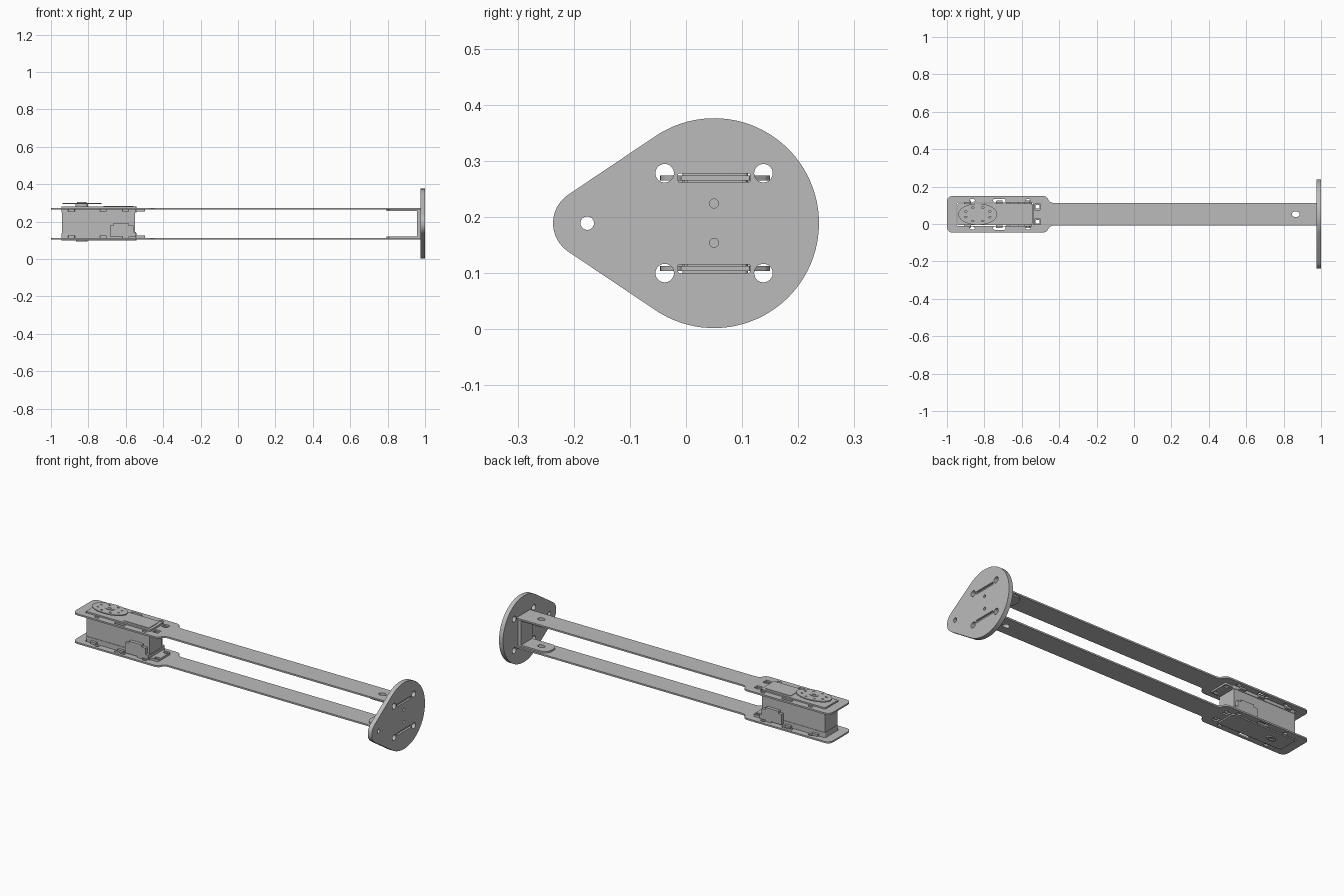
import bpy, bmesh, math
from mathutils import Vector

cube = bpy.data.objects.get("Cube")
if cube:
    bpy.data.objects.remove(cube)

grey = bpy.data.materials.new("plain grey")
grey.use_nodes = True
grey.diffuse_color = (0.5, 0.5, 0.5, 1)
grey.node_tree.nodes["Principled BSDF"].inputs["Base Color"].default_value = grey.diffuse_color

YC, ZC = 0.052, 0.189          # centre line of the arm
SERVO_X, HORN_X = -0.744, -0.835


def arc(cx, cy, rx, ry, a0, a1, n):
    return [(cx + rx * math.cos(math.radians(a0 + (a1 - a0) * i / n)),
             cy + ry * math.sin(math.radians(a0 + (a1 - a0) * i / n))) for i in range(n + 1)]


def oval(cx, cy, rx, ry=None, n=32):
    return arc(cx, cy, rx, ry or rx, 0, 360, n)[:-1]


def rounded(cx, cy, hx, hy, r, n=5):
    pts = []
    for k, (sx, sy) in enumerate([(1, 1), (-1, 1), (-1, -1), (1, -1)]):
        pts += arc(cx + sx * (hx - r), cy + sy * (hy - r), r, r, k * 90, k * 90 + 90, n)
    return pts


def plate(name, outline, holes, low, high, axis="z"):
    """Extrude an outline with holes between two levels along an axis."""
    curve = bpy.data.curves.new(name, "CURVE")
    curve.dimensions, curve.fill_mode = "2D", "BOTH"
    curve.extrude = (high - low) / 2
    for loop in [outline] + holes:
        spline = curve.splines.new("POLY")
        spline.points.add(len(loop) - 1)
        for p, (u, v) in zip(spline.points, loop):
            p.co = (u, v, 0, 1)
        spline.use_cyclic_u = True
    temp = bpy.data.objects.new(name + "_outline", curve)
    bpy.context.collection.objects.link(temp)
    graph = bpy.context.evaluated_depsgraph_get()
    mesh = bpy.data.meshes.new_from_object(temp.evaluated_get(graph))
    bpy.data.objects.remove(temp)
    bm = bmesh.new()
    bm.from_mesh(mesh)
    bmesh.ops.remove_doubles(bm, verts=bm.verts, dist=1e-5)
    for v in bm.verts:
        u, w, t = v.co.x, v.co.y, v.co.z + (low + high) / 2
        v.co = {"z": (u, w, t), "x": (t, u, w), "y": (u, t, w)}[axis]
    bmesh.ops.recalc_face_normals(bm, faces=bm.faces)
    bm.to_mesh(mesh)
    bm.free()
    mesh.materials.clear()
    mesh.materials.append(grey)
    obj = bpy.data.objects.new(name, mesh)
    bpy.context.collection.objects.link(obj)
    bpy.ops.object.select_all(action="DESELECT")
    obj.select_set(True)
    bpy.context.view_layer.objects.active = obj
    bpy.ops.object.shade_smooth_by_angle(angle=math.radians(30))
    return obj


def box(name, x0, x1, y0, y1, z0, z1):
    return plate(name, [(x0, y0), (x1, y0), (x1, y1), (x0, y1)], [], z0, z1)


# Arm plates: a long bar widening into a head with a servo window
half = [(0.992, 0.061), (-0.42, 0.061)]
half += arc(-0.43, 0.086, 0.03, 0.025, 270, 215, 5)
half += arc(-0.49, 0.078, 0.03, 0.02, 30, 90, 5)
half += arc(-0.97, 0.068, 0.03, 0.03, 90, 180, 6)
arm_outline = [(x, YC + y) for x, y in half] + [(x, YC - y) for x, y in reversed(half)]
arm_holes = [rounded(SERVO_X, YC, 0.204, 0.062, 0.006), oval(0.865, YC, 0.021, 0.015)]
for s in (-1, 1):
    arm_holes += [oval(-0.865, YC + s * 0.074, 0.014, 0.008),
                  rounded(-0.72, YC + s * 0.074, 0.033, 0.009, 0.008),
                  oval(-0.567, YC + s * 0.074, 0.014, 0.008),
                  rounded(-0.515, YC + s * 0.04, 0.016, 0.016, 0.004)]
for name, z in (("lower_arm", 0.104), ("upper_arm", 0.265)):
    plate(name, arm_outline, arm_holes, z, z + 0.009)

# Teardrop end plate with slots, corner holes and screw holes
tilt = math.degrees(math.asin((0.187 - 0.061) / 0.226))
drop = arc(0.05, ZC, 0.187, 0.187, -90 - tilt, 90 + tilt, 64)
drop += arc(-0.176, ZC, 0.061, 0.061, 90 + tilt, 270 - tilt, 16)
drop_holes = [oval(-0.176, ZC, 0.012)]
for s in (-1, 1):
    drop_holes += [rounded(0.05, ZC + s * 0.081, 0.064, 0.0075, 0.002),
                   oval(0.05, ZC + s * 0.035, 0.008)]
    drop_holes += [oval(y, ZC + s * 0.089, 0.0165) for y in (-0.038, 0.138)]
plate("end_plate", drop, drop_holes, 0.975, 1.0, "x")

# Channel bracket joining the arms to the end plate
box("bracket_web", 0.957, 0.975, YC - 0.05, YC + 0.05, 0.113, 0.265)
flange = [(0.97, YC - 0.05), (0.97, YC + 0.05)]
flange += arc(0.835, YC + 0.01, 0.04, 0.04, 90, 180, 8)
flange += arc(0.835, YC - 0.01, 0.04, 0.04, 180, 270, 8)
for name, z in (("lower", 0.113), ("upper", 0.256)):
    plate(name + "_bracket_flange", flange, [oval(0.865, YC, 0.021, 0.015)], z, z + 0.009)

# Servo body with stepped caps
box("servo_body", -0.942, -0.55, YC - 0.056, YC + 0.056, 0.12, 0.258)
for name, lo, hi in (("lower", 0.1, 0.14), ("upper", 0.25, 0.28)):
    plate(name + "_servo_cap", rounded(SERVO_X, YC, 0.2, 0.0585, 0.008), [], lo, hi)
plate("servo_top_panel", rounded(-0.64, YC, 0.08, 0.045, 0.005), [], 0.279, 0.283)

# Connector housings on both sides, stepped in profile
steps = [(-0.685, 0.12), (-0.545, 0.12), (-0.545, 0.145), (-0.56, 0.145),
         (-0.56, 0.18), (-0.585, 0.18), (-0.585, 0.192), (-0.665, 0.192),
         (-0.665, 0.18), (-0.685, 0.18)]
for name, y in (("front", YC - 0.074), ("back", YC + 0.054)):
    plate(name + "_connector", steps, [], y, y + 0.02, "y")

# Servo mounting ears and small lugs behind the head holes
for name, lo, hi in (("lower", 0.113, 0.125), ("upper", 0.255, 0.265)):
    slots = [rounded(-0.515, YC + s * 0.04, 0.011, 0.009, 0.003) for s in (-1, 1)]
    plate(name + "_servo_ear", rounded(-0.526, YC, 0.03, 0.056, 0.005), slots, lo, hi)
    for i, x in enumerate((-0.89, -0.72, -0.6)):
        for side, s in (("front", -1), ("back", 1)):
            plate(f"{name}_{side}_lug_{i + 1}", rounded(x, YC + s * 0.064, 0.018, 0.009, 0.004),
                  [], lo, hi)

# Output horn above and idler hub below
plate("horn_hub", oval(HORN_X, YC, 0.034, 0.02), [], 0.28, 0.296)
horn_holes = []
for k in range(8):
    a = math.tau * (k + 0.5) / 8
    horn_holes.append(oval(HORN_X + 0.07 * math.cos(a), YC + 0.039 * math.sin(a), 0.007, 0.004, 12))
plate("horn_disc", oval(HORN_X, YC, 0.104, 0.057, 64), horn_holes, 0.295, 0.301)
plate("horn_screw", oval(HORN_X, YC, 0.026, 0.015), [oval(HORN_X, YC, 0.011, 0.006)], 0.3, 0.304)
plate("idler_hub", oval(HORN_X, YC, 0.03, 0.017), [oval(HORN_X, YC, 0.014, 0.008)], 0.094, 0.101)
